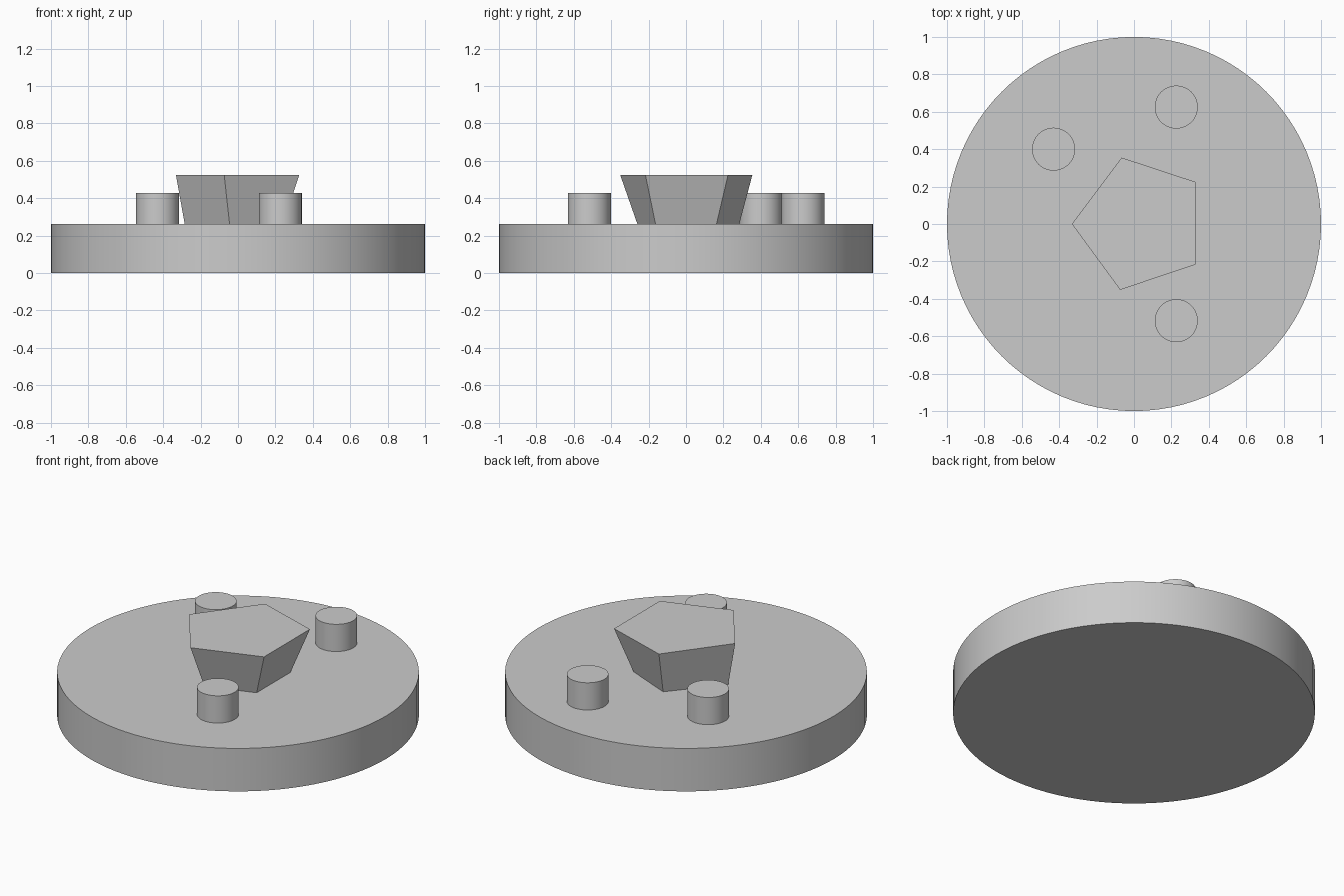
import bpy
import bmesh

cube = bpy.data.objects.get("Cube")
if cube:
    bpy.data.objects.remove(cube, do_unlink=True)

# Single plain material
grey = bpy.data.materials.new("plain_grey")
grey.use_nodes = True
colour = (0.6, 0.6, 0.6, 1)
grey.diffuse_color = colour
grey.node_tree.nodes["Principled BSDF"].inputs["Base Color"].default_value = colour

BASE_TOP = 0.262
PEG_TOP = 0.428
BLOCK_TOP = 0.525


def cylinder(name, x, y, radius, bottom, top, sides):
    bpy.ops.mesh.primitive_cylinder_add(
        vertices=sides, radius=radius, depth=top - bottom,
        location=(x, y, (bottom + top) / 2))
    obj = bpy.context.object
    obj.name = name
    obj.data.materials.append(grey)
    bpy.ops.object.shade_smooth_by_angle()
    return obj


def loft(name, lower, upper, bottom, top):
    """Flat-sided solid between two outlines with equal point counts."""
    bm = bmesh.new()
    low = [bm.verts.new((x, y, bottom)) for x, y in lower]
    high = [bm.verts.new((x, y, top)) for x, y in upper]
    bm.faces.new(low)
    bm.faces.new(high)
    for i in range(len(low)):
        j = (i + 1) % len(low)
        bm.faces.new((low[i], low[j], high[j], high[i]))
    bmesh.ops.recalc_face_normals(bm, faces=bm.faces)
    mesh = bpy.data.meshes.new(name)
    bm.to_mesh(mesh)
    bm.free()
    mesh.materials.append(grey)
    obj = bpy.data.objects.new(name, mesh)
    bpy.context.collection.objects.link(obj)
    return obj


# Round base
cylinder("base_disc", 0, 0, 1, 0, BASE_TOP, 96)

# Three pegs standing on the base
pegs = {"peg_back": (0.226, 0.625), "peg_side": (-0.43, 0.4), "peg_front": (0.226, -0.517)}
for name, (x, y) in pegs.items():
    cylinder(name, x, y, 0.115, BASE_TOP, PEG_TOP, 48)

# Five-sided block, flaring outward toward its top
block_foot = [(-0.285, 0), (-0.045, 0.285), (0.24, 0.163), (0.24, -0.163), (-0.045, -0.26)]
block_head = [(-0.332, 0), (-0.066, 0.355), (0.328, 0.225), (0.328, -0.217), (-0.074, -0.352)]
loft("pentagon_block", block_foot, block_head, BASE_TOP, BLOCK_TOP)
